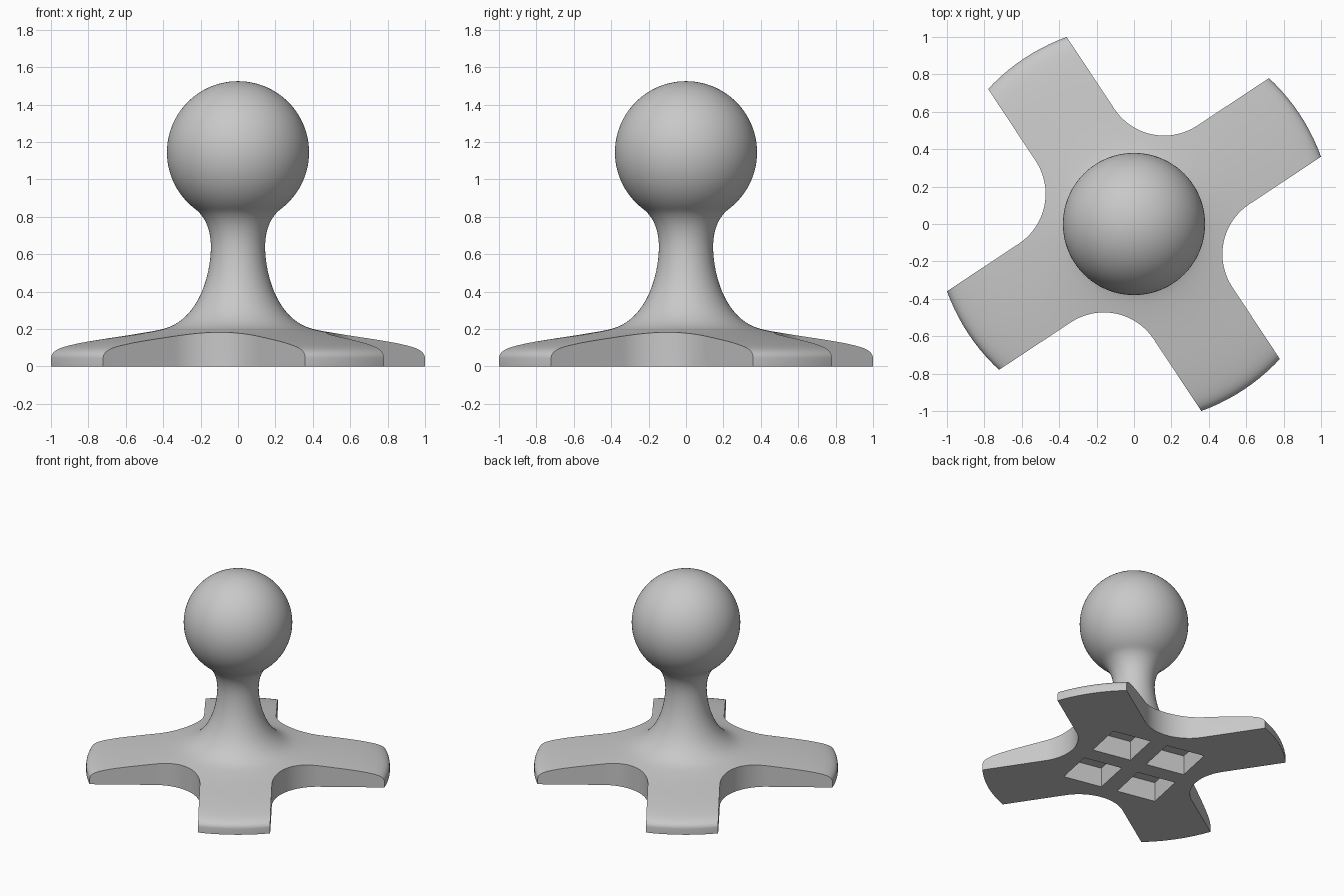
import bpy, bmesh
from math import sin, cos, pi, radians, asin
from mathutils import Vector, Matrix
from mathutils.geometry import interpolate_bezier

cube = bpy.data.objects.get("Cube")
if cube:
    bpy.data.objects.remove(cube, do_unlink=True)

BALL_R, BALL_Z = 0.38, 1.145
NECK_JOIN_R = 0.23
ARM_ANGLE, ARM_HALF, FILLET = radians(33.5), 0.252, 0.32

gray = bpy.data.materials.new("plain gray")
gray.use_nodes = True
gray.diffuse_color = (0.58, 0.58, 0.58, 1)
gray.node_tree.nodes["Principled BSDF"].inputs["Base Color"].default_value = gray.diffuse_color


def make_object(name, bm):
    bmesh.ops.recalc_face_normals(bm, faces=bm.faces)
    mesh = bpy.data.meshes.new(name)
    bm.to_mesh(mesh)
    bm.free()
    mesh.materials.append(gray)
    obj = bpy.data.objects.new(name, mesh)
    bpy.context.collection.objects.link(obj)
    return obj


def prism(bm, outline, z0, z1):
    """Extrude a flat outline between two heights."""
    face = bm.faces.new([bm.verts.new((x, y, z0)) for x, y in outline])
    up = bmesh.ops.extrude_face_region(bm, geom=[face])["geom"]
    bmesh.ops.translate(bm, vec=(0, 0, z1 - z0),
                        verts=[v for v in up if isinstance(v, bmesh.types.BMVert)])


def bezier(*pts, n=14):
    a, ha, hb, b = [Vector((r, 0, z)) for r, z in pts]
    return interpolate_bezier(a, ha, hb, b, n)[1:]


def cut(obj, cutter, operation):
    cutter.hide_render = True
    mod = obj.modifiers.new(operation.lower(), "BOOLEAN")
    mod.operation, mod.object, mod.solver = operation, cutter, "EXACT"
    bpy.context.view_layer.objects.active = obj
    bpy.ops.object.modifier_apply(modifier=mod.name)
    bpy.data.objects.remove(cutter, do_unlink=True)


# Turned body: ball, neck and flared foot as one profile
sweep = pi - asin(NECK_JOIN_R / BALL_R)
profile = [Vector((BALL_R * sin(sweep * i / 40), 0, BALL_Z + BALL_R * cos(sweep * i / 40)))
           for i in range(41)]
join = (profile[-1].x, profile[-1].z)
profile += bezier(join, (0.17, 0.798), (0.145, 0.72), (0.145, 0.64))
profile += bezier((0.145, 0.64), (0.145, 0.5), (0.205, 0.25), (0.4, 0.2), n=20)
profile += bezier((0.4, 0.2), (0.55, 0.165), (0.8, 0.145), (0.95, 0.112))
profile += bezier((0.95, 0.112), (1.02, 0.097), (1.06, 0.08), (1.0625, 0.045), n=10)
profile.append(Vector((1.0625, 0, 0)))

bm = bmesh.new()
verts = [bm.verts.new(p) for p in profile]
edges = [bm.edges.new(pair) for pair in zip(verts, verts[1:])]
bmesh.ops.spin(bm, geom=verts + edges, axis=(0, 0, 1), cent=(0, 0, 0),
               angle=2 * pi, steps=128)
bmesh.ops.remove_doubles(bm, verts=bm.verts, dist=0.0001)
bmesh.ops.holes_fill(bm, edges=[e for e in bm.edges if e.is_boundary], sides=0)
body = make_object("ball_stand", bm)

# Cross outline with filleted inner corners trims the foot into four arms
center = ARM_HALF + FILLET
quarter = [Vector((1.3, -ARM_HALF)), Vector((1.3, ARM_HALF))]
for i in range(21):
    a = -pi / 2 - (pi / 2) * i / 20
    quarter.append(Vector((center + FILLET * cos(a), center + FILLET * sin(a))))
outline = []
for k in range(4):
    turn = Matrix.Rotation(ARM_ANGLE + k * pi / 2, 2)
    outline += [turn @ p for p in quarter]
bm = bmesh.new()
prism(bm, outline, -0.2, 2)
cut(body, make_object("arm_cutter", bm), "INTERSECT")

# Four square pockets under the foot, separated by a cross rib
bm = bmesh.new()
lo, hi = 0.063, 0.362
square = [Vector(p) for p in ((lo, lo), (hi, lo), (hi, hi), (lo, hi))]
for k in range(4):
    turn = Matrix.Rotation(ARM_ANGLE - pi / 4 + k * pi / 2, 2)
    prism(bm, [turn @ p for p in square], -0.2, 0.15)
cut(body, make_object("pocket_cutter", bm), "DIFFERENCE")

bpy.ops.object.select_all(action="DESELECT")
body.select_set(True)
bpy.context.view_layer.objects.active = body
bpy.ops.object.shade_smooth_by_angle(angle=radians(30))
